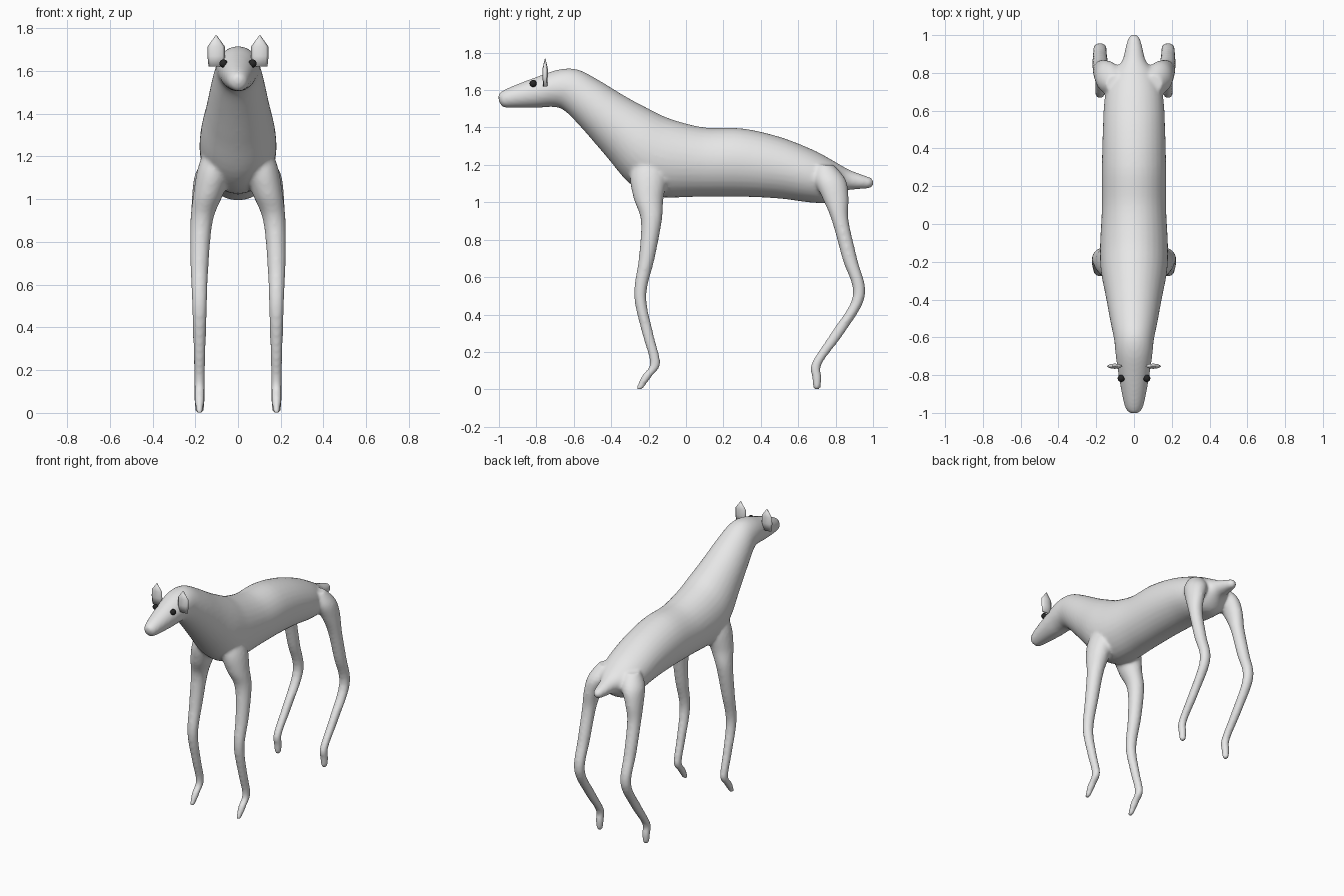
import bpy
import bmesh
import math
from mathutils import Vector

default_cube = bpy.data.objects.get("Cube")
if default_cube:
    bpy.data.objects.remove(default_cube, do_unlink=True)


def make_material(name, colour):
    material = bpy.data.materials.new(name)
    material.use_nodes = True
    material.diffuse_color = colour
    shader = next(n for n in material.node_tree.nodes if n.type == 'BSDF_PRINCIPLED')
    shader.inputs["Base Color"].default_value = colour
    return material


def catmull(a, b, c, d, t):
    """Smooth value between b and c."""
    return b + (c - a) * (t / 2) + (a * 2 - b * 5 + c * 4 - d) * (t * t / 2) \
        + (b * 3 - a - c * 3 + d) * (t ** 3 / 2)


def refine(sections, steps):
    """Add in-between sections so that the loft curves smoothly."""
    last = len(sections) - 1
    result = []
    for i in range(last):
        near = [sections[min(max(i + k, 0), last)] for k in (-1, 0, 1, 2)]
        for s in range(steps):
            result.append([catmull(*vectors, s / steps) for vectors in zip(*near)])
    return result + [sections[last]]


def loft(bm, sections, sides):
    """Skin closed rings, each given as centre, first axis and second axis."""
    rings = []
    for centre, u, v in sections:
        angles = [math.tau * k / sides for k in range(sides)]
        rings.append([bm.verts.new(centre + u * math.cos(a) + v * math.sin(a))
                      for a in angles])
    for low, high in zip(rings, rings[1:]):
        for k in range(sides):
            n = (k + 1) % sides
            bm.faces.new((low[k], low[n], high[n], high[k]))
    bm.faces.new(rings[0])
    bm.faces.new(rings[-1])


def finish(name, bm, material):
    bmesh.ops.recalc_face_normals(bm, faces=bm.faces)
    mesh = bpy.data.meshes.new(name)
    bm.to_mesh(mesh)
    bm.free()
    for polygon in mesh.polygons:
        polygon.use_smooth = True
    mesh.materials.append(material)
    obj = bpy.data.objects.new(name, mesh)
    bpy.context.collection.objects.link(obj)
    return obj


def trunk_section(top_y, top_z, low_y, low_z, half_width):
    top, low = Vector((0, top_y, top_z)), Vector((0, low_y, low_z))
    return [(top + low) / 2, Vector((half_width, 0, 0)), (top - low) / 2]


def leg_section(side, x, y, z, width, depth):
    return [Vector((side * x, y, z)), Vector((width, 0, 0)), Vector((0, depth, 0))]


coat = make_material("grey coat", (0.8, 0.8, 0.8, 1))
eye_black = make_material("eye black", (0.02, 0.02, 0.02, 1))

# Trunk from nose to tail: top point, bottom point, half width
TRUNK = [
    (-1.005, 1.57, -1.0, 1.54, .015),
    (-.99, 1.59, -.98, 1.51, .04),
    (-.93, 1.62, -.93, 1.505, .058),
    (-.8, 1.67, -.8, 1.505, .082),
    (-.68, 1.71, -.71, 1.51, .097),
    (-.58, 1.71, -.65, 1.49, .105),
    (-.47, 1.655, -.56, 1.4, .125),
    (-.33, 1.57, -.43, 1.25, .15),
    (-.2, 1.5, -.3, 1.1, .175),
    (-.08, 1.445, -.16, 1.03, .18),
    (.1, 1.4, .08, 1.03, .17),
    (.3, 1.395, .3, 1.03, .17),
    (.5, 1.35, .5, 1.02, .165),
    (.68, 1.28, .66, 1.0, .155),
    (.8, 1.215, .76, 1.0, .125),
    (.87, 1.175, .85, 1.06, .065),
    (.95, 1.145, .92, 1.07, .045),
    (.99, 1.13, .98, 1.075, .03),
    (1.005, 1.11, 1.0, 1.09, .01),
]

# Legs from top to toe: x, y, z, half width, half depth
FRONT_LEG = [
    (.09, -.2, 1.25, .06, .07),
    (.11, -.2, 1.14, .08, .1),
    (.14, -.2, 1.02, .07, .08),
    (.17, -.185, .9, .053, .056),
    (.18, -.21, .7, .043, .043),
    (.18, -.245, .5, .035, .033),
    (.18, -.205, .3, .029, .03),
    (.18, -.165, .14, .025, .028),
    (.18, -.21, .07, .024, .028),
    (.18, -.25, .0, .017, .018),
]
HIND_LEG = [
    (.1, .74, 1.2, .05, .05),
    (.13, .77, 1.12, .07, .085),
    (.16, .8, 1.02, .055, .07),
    (.175, .825, .9, .045, .045),
    (.18, .875, .7, .04, .04),
    (.18, .925, .5, .035, .033),
    (.18, .81, .3, .029, .036),
    (.18, .7, .14, .026, .028),
    (.18, .7, .06, .025, .025),
    (.18, .7, .0, .019, .019),
]

bm = bmesh.new()
loft(bm, refine([trunk_section(*row) for row in TRUNK], 5), 32)
for side in (-1, 1):
    for leg in (FRONT_LEG, HIND_LEG):
        loft(bm, refine([leg_section(side, *row) for row in leg], 5), 20)
body = finish("body_and_legs", bm, coat)

# Fuse the legs into the trunk and soften the joins
fuse = body.modifiers.new("fuse", 'REMESH')
fuse.mode = 'VOXEL'
fuse.voxel_size = 0.01
fuse.use_smooth_shade = True
soften = body.modifiers.new("soften", 'SMOOTH')
soften.factor = 0.5
soften.iterations = 8

# Leaf-shaped upright ears: height, half width, half depth
EAR = [(1.62, .036, .011), (1.67, .041, .014), (1.715, .04, .014), (1.768, .002, .002)]

for side, label in ((1, "left"), (-1, "right")):
    bm = bmesh.new()
    loft(bm, [leg_section(side, .102, -.753, z, w, d) for z, w, d in EAR], 8)
    finish(label + "_ear", bm, coat)

    # Round eye set into the side of the head
    bm = bmesh.new()
    bmesh.ops.create_uvsphere(bm, u_segments=16, v_segments=10, radius=.019)
    bmesh.ops.translate(bm, verts=bm.verts, vec=(side * .068, -.817, 1.635))
    finish(label + "_eye", bm, eye_black)
